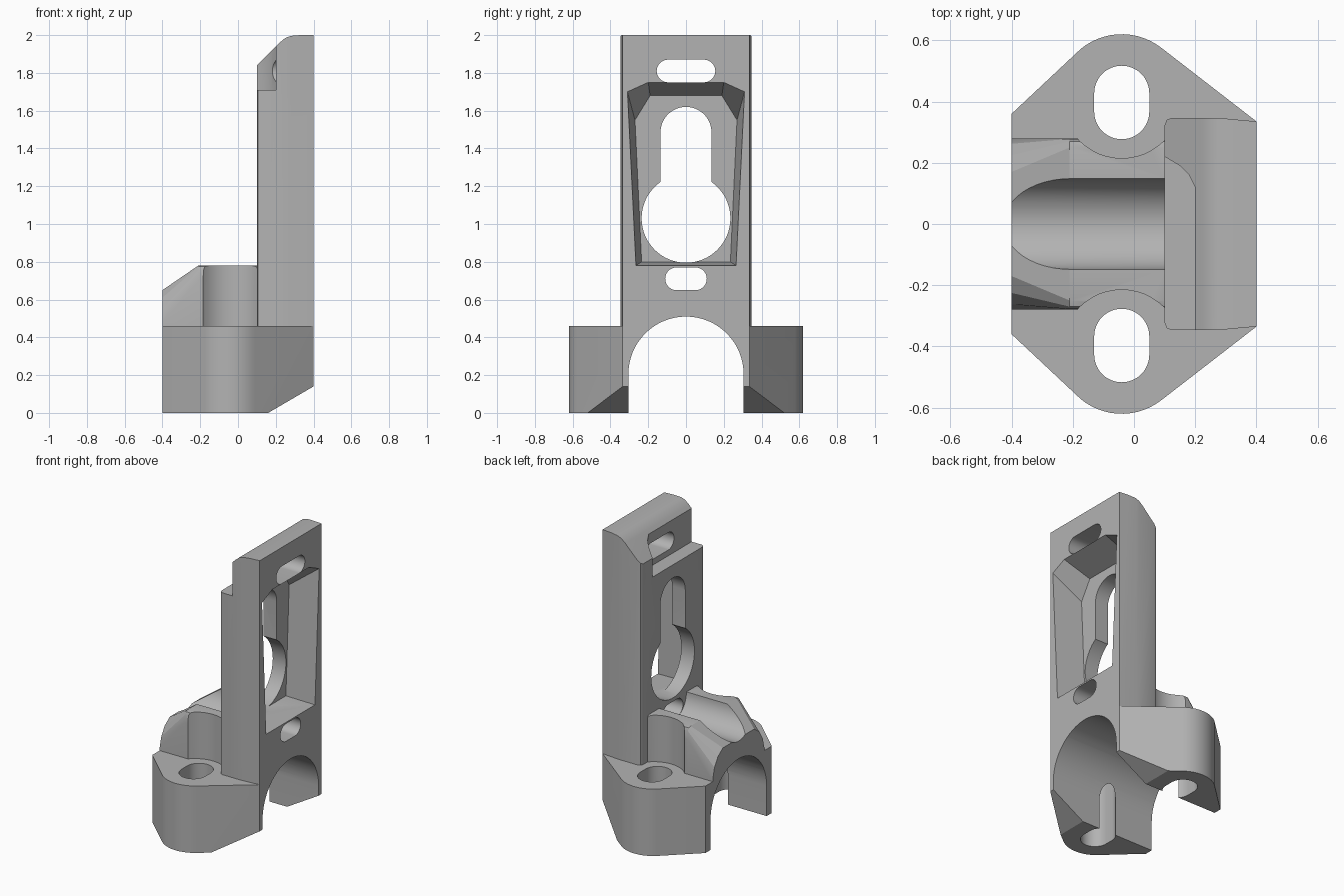
import bpy
import bmesh
from math import cos, sin, pi, radians

cube = bpy.data.objects.get("Cube")
if cube:
    bpy.data.objects.remove(cube, do_unlink=True)

grey = bpy.data.materials.new("plain_grey")
grey.use_nodes = True
colour = (0.45, 0.45, 0.45, 1)
grey.diffuse_color = colour
grey.node_tree.nodes["Principled BSDF"].inputs["Base Color"].default_value = colour


def loft(name, rings):
    """Closed solid through matching rings of points."""
    bm = bmesh.new()
    rows = [[bm.verts.new(p) for p in ring] for ring in rings]
    for a, b in zip(rows, rows[1:]):
        for i in range(len(a)):
            j = (i + 1) % len(a)
            bm.faces.new((a[i], a[j], b[j], b[i]))
    bm.faces.new(rows[0][::-1])
    bm.faces.new(rows[-1])
    bmesh.ops.recalc_face_normals(bm, faces=bm.faces)
    mesh = bpy.data.meshes.new(name)
    bm.to_mesh(mesh)
    bm.free()
    mesh.materials.append(grey)
    obj = bpy.data.objects.new(name, mesh)
    bpy.context.collection.objects.link(obj)
    return obj


def place(axis, u, v, w):
    return {"x": (w, u, v), "y": (u, w, v), "z": (u, v, w)}[axis]


def prism(name, axis, pts, start, end):
    return loft(name, [[place(axis, u, v, w) for u, v in pts] for w in (start, end)])


def rounded(cu, cv, du, dv, r, n=12):
    """Rounded rectangle; a circle when du = dv = 0."""
    pts = []
    for k, (su, sv) in enumerate(((1, 1), (-1, 1), (-1, -1), (1, -1))):
        for i in range(n + 1):
            a = (k + i / n) * pi / 2
            p = (cu + su * du + r * cos(a), cv + sv * dv + r * sin(a))
            if not pts or max(abs(p[0] - pts[-1][0]), abs(p[1] - pts[-1][1])) > 1e-5:
                pts.append(p)
    if max(abs(pts[0][0] - pts[-1][0]), abs(pts[0][1] - pts[-1][1])) < 1e-5:
        pts.pop()
    return pts


def combine(target, tool, operation="DIFFERENCE"):
    tool.hide_render = True
    mod = target.modifiers.new(operation, "BOOLEAN")
    mod.object = tool
    mod.operation = operation
    mod.solver = "EXACT"
    bpy.context.view_layer.objects.active = target
    bpy.ops.object.modifier_apply(modifier=mod.name)
    bpy.data.objects.remove(tool, do_unlink=True)


def mirrored(half):
    return half + [(-y, z) for y, z in reversed(half)]


# Flange with rounded ears
def ear(sign):
    arc = [(-0.04 + 0.21 * cos(radians(a)), sign * (0.41 + 0.21 * sin(radians(a))))
           for a in range(52, 136, 6)]
    return [(0.4, sign * 0.335)] + arc + [(-0.4, sign * 0.36)]


bracket = prism("mounting_bracket", "z", ear(1) + ear(-1)[::-1], 0, 0.46)

# Saddle with a tapered, rounded nose
nose = mirrored([(0.28, 0.3), (0.28, 0.48), (0.262, 0.55), (0.225, 0.61), (0.17, 0.65)])
full = mirrored([(0.28, 0.3), (0.28, 0.7), (0.278, 0.755), (0.27, 0.775), (0.25, 0.78)])
saddle = loft("saddle", [[(x, y, z) for y, z in ring]
                         for x, ring in ((-0.4, nose), (-0.21, full), (0.15, full))])
for s in (1, -1):
    combine(saddle, prism("screw_clearance", "z",
                          rounded(-0.04, s * 0.41, 0, 0, 0.195), 0.46, 1))
combine(saddle, prism("cable_groove", "x", rounded(0, 0.78, 0, 0, 0.148), -0.6, 0.4))

# Upright plate with softened edges and sloped top
side = [(0.4, 0.335), (0.27, 0.347), (0.125, 0.347), (0.107, 0.34), (0.1, 0.322)]
plate = prism("upright_plate", "z", side + [(x, -y) for x, y in reversed(side)], 0.1, 2)
combine(plate, prism("top_slope", "y", [(0.05, 1.79), (0.1, 1.84), (0.22, 1.96),
        (0.25, 1.985), (0.28, 1.996), (0.33, 2.0), (0.33, 2.1), (0.05, 2.1)], -1, 1))
combine(plate, prism("shoulder_notch", "z", [(0.05, -0.5), (0.2, -0.5), (0.2, 0.12),
        (0.18, 0.16), (0.15, 0.19), (0.1, 0.22), (0.05, 0.23)], 1.71, 2.2))

# Recess in the plate, narrowing inward
mouth = mirrored([(0.265, 0.78), (0.31, 1.7), (0.2, 1.75)])
floor = mirrored([(0.235, 0.8), (0.27, 1.55), (0.19, 1.68)])
combine(plate, loft("recess", [[(x, y, z) for y, z in ring]
                               for x, ring in ((0.2, floor), (0.4, mouth), (0.5, mouth))]))

# Keyhole and the two strap slots
for pts in (rounded(0, 1.03, 0, 0, 0.235, 16),
            rounded(0, 1.25, 0, 0.235, 0.135),
            rounded(0, 1.81, 0.095, 0, 0.06),
            rounded(0, 0.71, 0.05, 0, 0.06)):
    combine(plate, prism("plate_hole", "x", pts, 0, 0.6))

combine(bracket, saddle, "UNION")
combine(bracket, plate, "UNION")

# Arch channel underneath, screw slots and the bottom bevel
arch = [(0.305 * cos(pi * i / 32), 0.205 + 0.305 * sin(pi * i / 32)) for i in range(33)]
combine(bracket, prism("arch", "x", arch + [(-0.305, -0.2), (0.305, -0.2)], -0.6, 0.6))
for s in (1, -1):
    combine(bracket, prism("screw_slot", "z",
                           rounded(-0.04, s * 0.397, 0, 0.03, 0.09), -0.2, 0.6))
combine(bracket, prism("bottom_bevel", "y",
                       [(0.1, -0.035), (0.46, 0.175), (0.46, -0.1)], -1, 1))

bpy.ops.object.select_all(action="DESELECT")
bracket.select_set(True)
bpy.context.view_layer.objects.active = bracket
bpy.ops.object.shade_smooth_by_angle(angle=radians(25))
